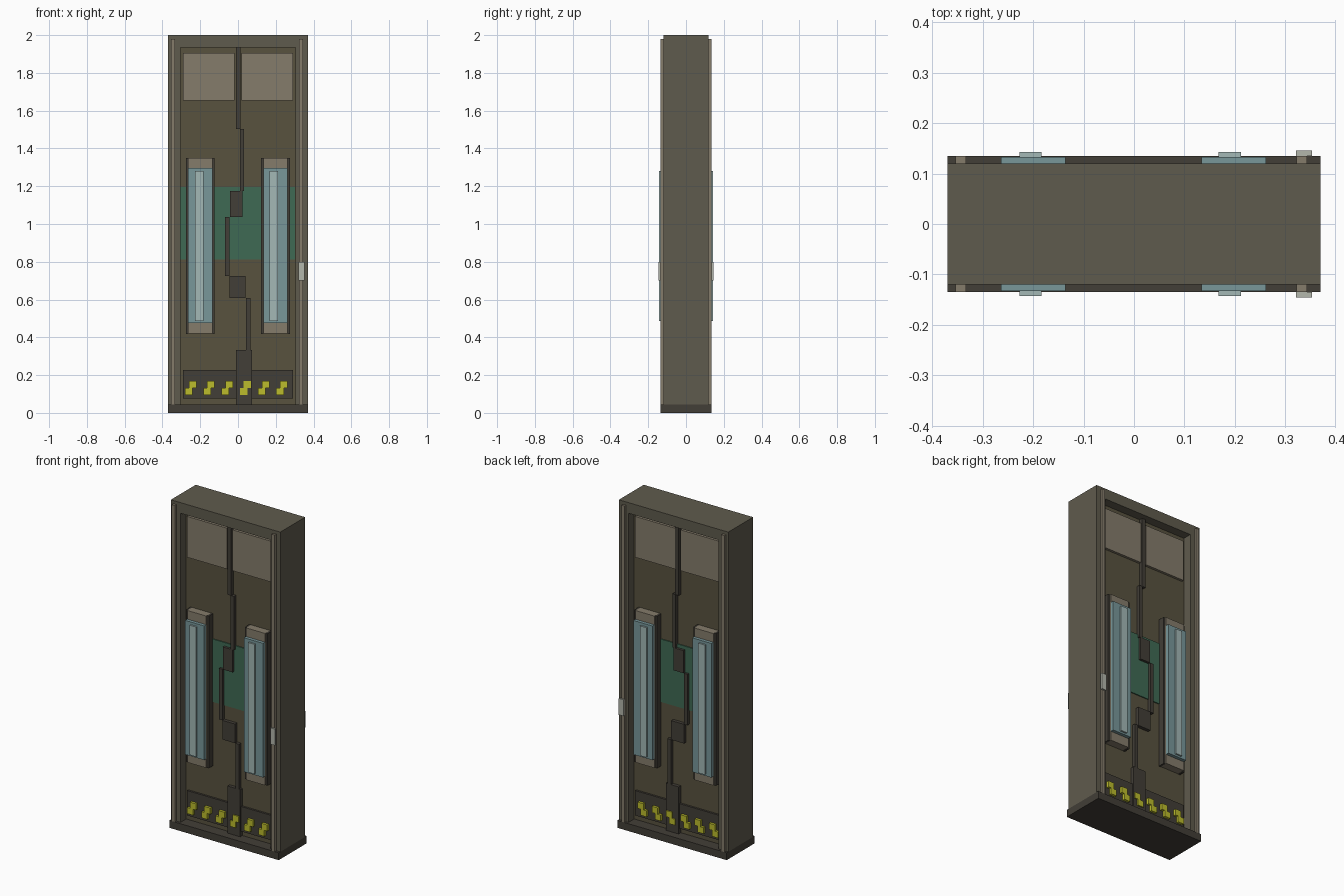
import bpy, bmesh

if "Cube" in bpy.data.objects:
    bpy.data.objects.remove(bpy.data.objects["Cube"])


def material(name, hexcol):
    """Plain colour from an sRGB hex value."""
    m = bpy.data.materials.new(name)
    lin = [((int(hexcol[i:i + 2], 16) / 255 + 0.055) / 1.055) ** 2.4 for i in (0, 2, 4)]
    m.diffuse_color = (*lin, 1)
    m.use_nodes = True
    m.node_tree.nodes["Principled BSDF"].inputs["Base Color"].default_value = m.diffuse_color
    return m


FRAME = material("frame_brown", "5f5b4d")
DOOR = material("door_brown", "58523f")
DARK = material("dark_metal", "423e37")
TAN = material("tan_metal", "857c6b")
GREEN = material("green_paint", "3f6a54")
GLASS = material("blue_glass", "78979a")
TUBE = material("pale_tube", "a3b8b6")
YELLOW = material("hazard_yellow", "bcbc2c")
PALE = material("pale_grey", "b4b7ac")


def boxes(name, mat, spans, both=False):
    """One object made of boxes (x0, x1, y0, y1, z0, z1); both = repeat on the back face."""
    bm = bmesh.new()
    for x0, x1, y0, y1, z0, z1 in spans:
        for s in ((1, -1) if both else (1,)):
            geo = bmesh.ops.create_cube(bm, size=1)
            for v in geo["verts"]:
                v.co = (x1 if v.co.x > 0 else x0,
                        s * (y1 if v.co.y > 0 else y0),
                        z1 if v.co.z > 0 else z0)
    bmesh.ops.recalc_face_normals(bm, faces=bm.faces)
    me = bpy.data.meshes.new(name)
    bm.to_mesh(me)
    bm.free()
    me.materials.append(mat)
    ob = bpy.data.objects.new(name, me)
    bpy.context.collection.objects.link(ob)
    return ob


# Frame: sill, jambs and header
boxes("sill", DARK, [(-0.37, 0.37, -0.135, 0.135, 0, 0.045)])
boxes("door_frame", FRAME, [
    (-0.37, -0.305, -0.12, 0.12, 0.045, 2.0),
    (0.305, 0.37, -0.12, 0.12, 0.045, 2.0),
    (-0.305, 0.305, -0.12, 0.12, 1.935, 2.0)])
boxes("jamb_strips", TAN, [
    (-0.354, -0.333, -0.135, -0.12, 0.045, 1.98),
    (0.322, 0.343, -0.135, -0.12, 0.045, 1.98)], both=True)
boxes("latch_plate", PALE, [(0.321, 0.353, -0.146, -0.135, 0.70, 0.80)], both=True)

# Door slab with painted band and upper panels
boxes("door_slab", DOOR, [(-0.305, 0.305, -0.065, 0.065, 0.045, 1.935)])
boxes("green_band", GREEN, [(-0.305, 0.303, -0.071, -0.065, 0.812, 1.196)], both=True)
boxes("upper_panels", TAN, [
    (-0.29, -0.018, -0.08, -0.065, 1.655, 1.905),
    (0.018, 0.29, -0.08, -0.065, 1.655, 1.905)], both=True)

# Zigzag seam between the leaves: (x0, x1, z0, z1)
seam = [(-0.011, 0.014, 1.503, 1.935), (0.010, 0.032, 1.175, 1.503),
        (-0.042, 0.024, 1.037, 1.175), (-0.069, -0.046, 0.725, 1.037),
        (-0.046, 0.040, 0.608, 0.725), (0.042, 0.066, 0.333, 0.608),
        (-0.010, 0.075, 0.045, 0.333)]
boxes("centre_seam", DARK, [(a, b, -0.086, -0.065, c, d) for a, b, c, d in seam], both=True)

# Kick plate with stepped hazard marks
boxes("kick_plate", DARK, [(-0.29, 0.29, -0.077, -0.065, 0.075, 0.227)], both=True)
marks = []
for i in range(6):
    x = -0.28 + i * 0.0965
    marks.append((x, x + 0.04, -0.093, -0.077, 0.095, 0.132))
    marks.append((x + 0.02, x + 0.06, -0.093, -0.077, 0.132, 0.17))
boxes("hazard_marks", YELLOW, marks, both=True)

# Vertical lamps on each leaf
for side, c in (("left", -0.2), ("right", 0.198)):
    boxes(side + "_lamp_rails", DARK, [
        (c - 0.076, c - 0.064, -0.105, -0.065, 0.418, 1.349),
        (c + 0.064, c + 0.076, -0.105, -0.065, 0.418, 1.349)], both=True)
    boxes(side + "_lamp_housing", TAN, [
        (c - 0.064, c + 0.064, -0.113, -0.065, 0.42, 1.349)], both=True)
    boxes(side + "_lamp_glass", GLASS, [
        (c - 0.064, c + 0.064, -0.133, -0.113, 0.476, 1.296)], both=True)
    t = c - 0.005 if c < 0 else c - 0.008
    boxes(side + "_lamp_tube", TUBE, [
        (t - 0.022, t + 0.022, -0.143, -0.133, 0.487, 1.28)], both=True)
